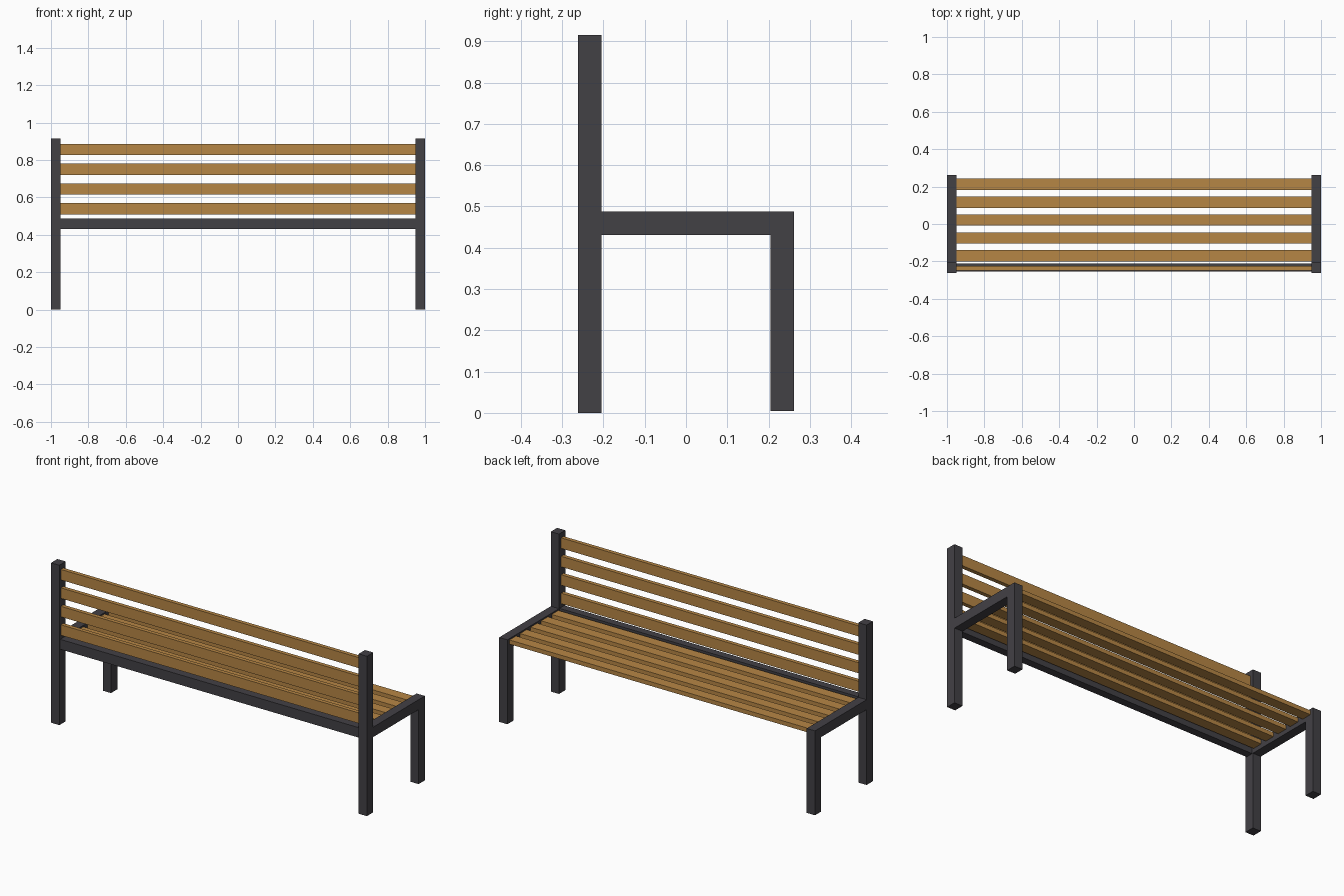
import bpy

if "Cube" in bpy.data.objects:
    bpy.data.objects.remove(bpy.data.objects["Cube"])

def material(name, color):
    m = bpy.data.materials.new(name)
    m.diffuse_color = color
    m.use_nodes = True
    m.node_tree.nodes["Principled BSDF"].inputs["Base Color"].default_value = m.diffuse_color
    return m

metal = material("dark_metal", (0.055, 0.052, 0.06, 1))
wood = material("wood", (0.47, 0.24, 0.06, 1))

def box(name, x, y, z, mat):
    """Box from (min, max) ranges on each axis."""
    bpy.ops.mesh.primitive_cube_add(
        size=1, location=[(a + b) / 2 for a, b in (x, y, z)])
    o = bpy.context.object
    o.name = name
    o.scale = [b - a for a, b in (x, y, z)]
    bpy.ops.object.transform_apply(location=False, rotation=False, scale=True)
    o.data.materials.append(mat)
    return o

INNER = 0.948   # inside face of the end frames
DEPTH = 0.262   # half depth of the bench
TUBE = 0.057    # tube size seen from the side

# End frames: tall post, short leg and the arm joining them
for side, s in (("left", -1), ("right", 1)):
    x = sorted((s * INNER, s * 1.0))
    box(side + "_back_post", x, (-DEPTH, -DEPTH + TUBE), (0, 0.915), metal)
    box(side + "_seat_leg", x, (DEPTH - TUBE, DEPTH), (0.005, 0.431), metal)
    box(side + "_seat_bearer", x, (-DEPTH + TUBE, DEPTH), (0.431, 0.488), metal)

# Long rail between the posts
box("back_rail", (-INNER, INNER), (-0.254, -0.21), (0.431, 0.488), metal)

# Seat slats
for i in range(5):
    y = -0.17 + i * 0.0956
    box(f"seat_slat_{i + 1}", (-INNER, INNER), (y - 0.03, y + 0.03), (0.456, 0.48), wood)

# Backrest slats
for i in range(4):
    z = 0.539 + i * 0.1056
    box(f"back_slat_{i + 1}", (-INNER, INNER), (-0.248, -0.225), (z - 0.03, z + 0.03), wood)
